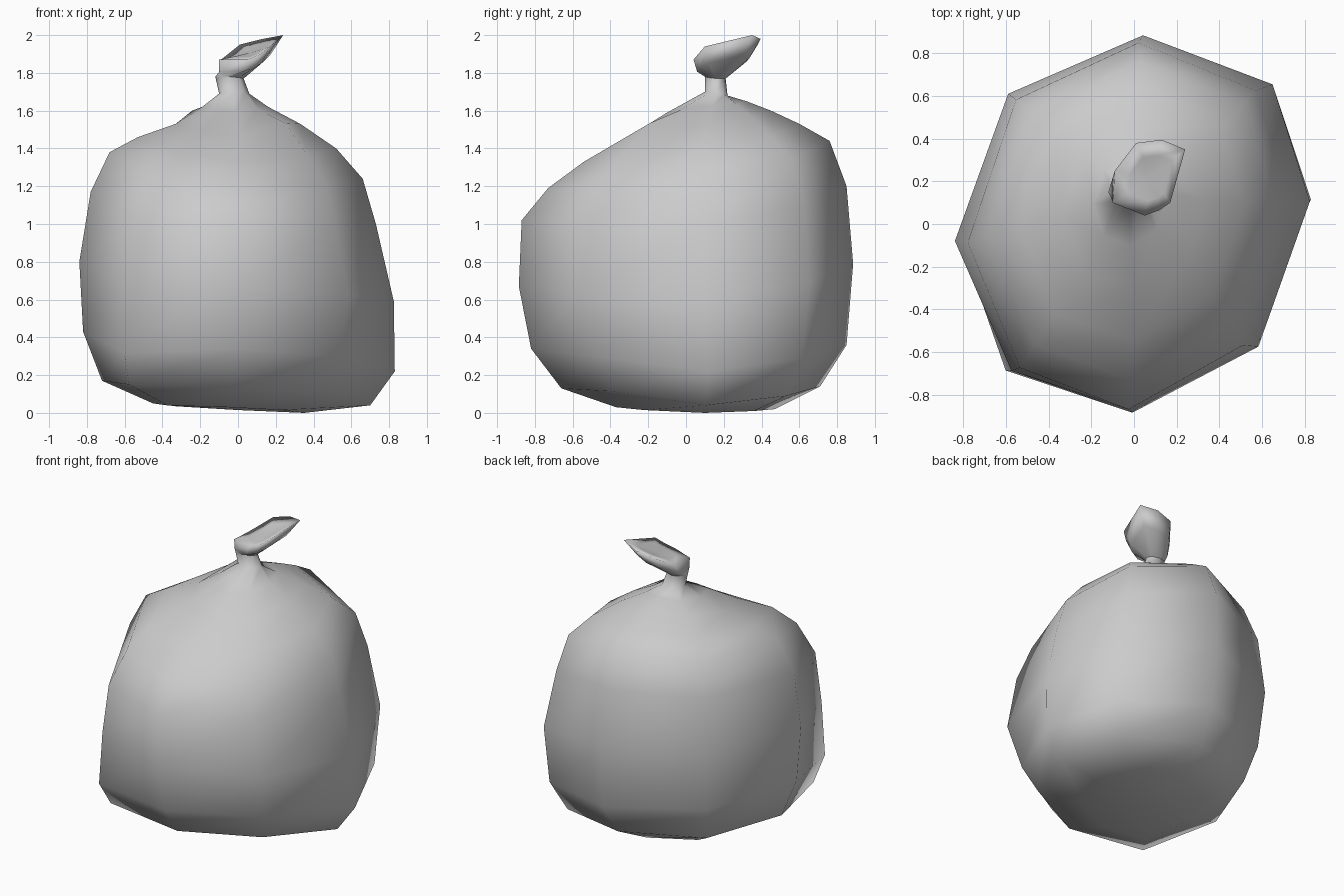
import bpy, bmesh
from mathutils import Vector

if "Cube" in bpy.data.objects:
    bpy.data.objects.remove(bpy.data.objects["Cube"])


def loft(name, rings, cap_first=None, cap_last=None):
    """Skin a stack of 8-point rings, closing ends with a fan to a point."""
    bm = bmesh.new()
    loops = [[bm.verts.new(p) for p in r] for r in rings]
    n = len(loops[0])
    for a, b in zip(loops, loops[1:]):
        for i in range(n):
            j = (i + 1) % n
            bm.faces.new((a[i], a[j], b[j], b[i]))
    for loop, tip in ((loops[0], cap_first), (loops[-1], cap_last)):
        if tip:
            v = bm.verts.new(tip)
            for i in range(n):
                bm.faces.new((loop[i], loop[(i + 1) % n], v))
    bmesh.ops.recalc_face_normals(bm, faces=bm.faces)
    mesh = bpy.data.meshes.new(name)
    bm.to_mesh(mesh)
    bm.free()
    for p in mesh.polygons:
        p.use_smooth = True
    obj = bpy.data.objects.new(name, mesh)
    bpy.context.collection.objects.link(obj)
    return obj


def ring(w, wz, e, ez, s, sz, n, nz):
    """Lopsided octagon from its west, east, south and north extents."""
    cx, cy = (w + e) / 2, (s + n) / 2
    W, E, S, N = w - cx, e - cx, s - cy, n - cy
    pts = [(E, .12 * N, ez), (.79 * E, .74 * N, (ez + nz) / 2),
           (.06 * E, N, nz), (.70 * W, .69 * N, (wz + nz) / 2),
           (W, .09 * S, wz), (.70 * W, .80 * S, (wz + sz) / 2),
           (0, S, sz), (.71 * E, .65 * S, (ez + sz) / 2)]
    return [Vector((cx + x, cy + y, z)) for x, y, z in pts]


# Sagging sack: west, east, south, north extents with heights
levels = [
    (-.45, .05, .35, .00, -.37, .03, .47, .02),
    (-.72, .17, .70, .04, -.66, .13, .71, .14),
    (-.82, .43, .83, .22, -.82, .34, .85, .36),
    (-.84, .80, .825, .59, -.885, .67, .885, .79),
    (-.78, 1.17, .73, 1.00, -.87, 1.02, .85, 1.20),
    (-.68, 1.38, .66, 1.24, -.73, 1.19, .76, 1.44),
    (-.53, 1.46, .52, 1.40, -.54, 1.33, .60, 1.53),
    (-.33, 1.53, .33, 1.53, -.31, 1.46, .45, 1.60),
    (-.19, 1.62, .16, 1.62, -.10, 1.59, .32, 1.65),
    (-.10, 1.69, .06, 1.69, .10, 1.70, .22, 1.68),
    (-.12, 1.78, .03, 1.77, .10, 1.78, .21, 1.77),
]
body = [ring(*lv) for lv in levels]

# Corner dents and bulges: (level, corner, outward, up)
NE, NW, SW, SE = 1, 3, 5, 7
for lv, corner, out, up in (
        (0, SW, .06, .0), (1, SW, .10, .0), (2, SW, .045, -.07),
        (3, SW, -.025, -.05), (4, SW, -.03, -.07), (5, SW, -.02, -.03),
        (2, SE, -.07, .02), (1, SE, -.03, .03), (2, NE, -.03, .0),
        (2, NW, -.02, .0), (7, NW, .02, .035), (7, SE, .02, .04)):
    p = body[lv][corner]
    d = Vector((p.x, p.y, 0)).normalized()
    body[lv][corner] = p + d * out + Vector((0, 0, up))
loft("bag_body", body, cap_first=(0, 0, .015))

# Tied-off mouth: gathered neck flaring into a tilted leaf-shaped rim
rim = [Vector(p) for p in (
    (.17, .10, 1.94), (.24, .35, 2.0), (.13, .395, 1.98), (.01, .38, 1.95),
    (-.09, .25, 1.87), (-.10, .10, 1.87), (.05, .04, 1.87), (.12, .065, 1.90))]
centre = sum(rim, Vector()) / 8
flare = [a.lerp(b, .68) - Vector((0, 0, .035)) for a, b in zip(body[-1], rim)]
inner = [centre.lerp(p, .6) - Vector((-.01, 0, .005)) for p in rim]
loft("tied_mouth", [body[-1], flare, rim, inner],
     cap_last=centre - Vector((0, 0, .015)))
